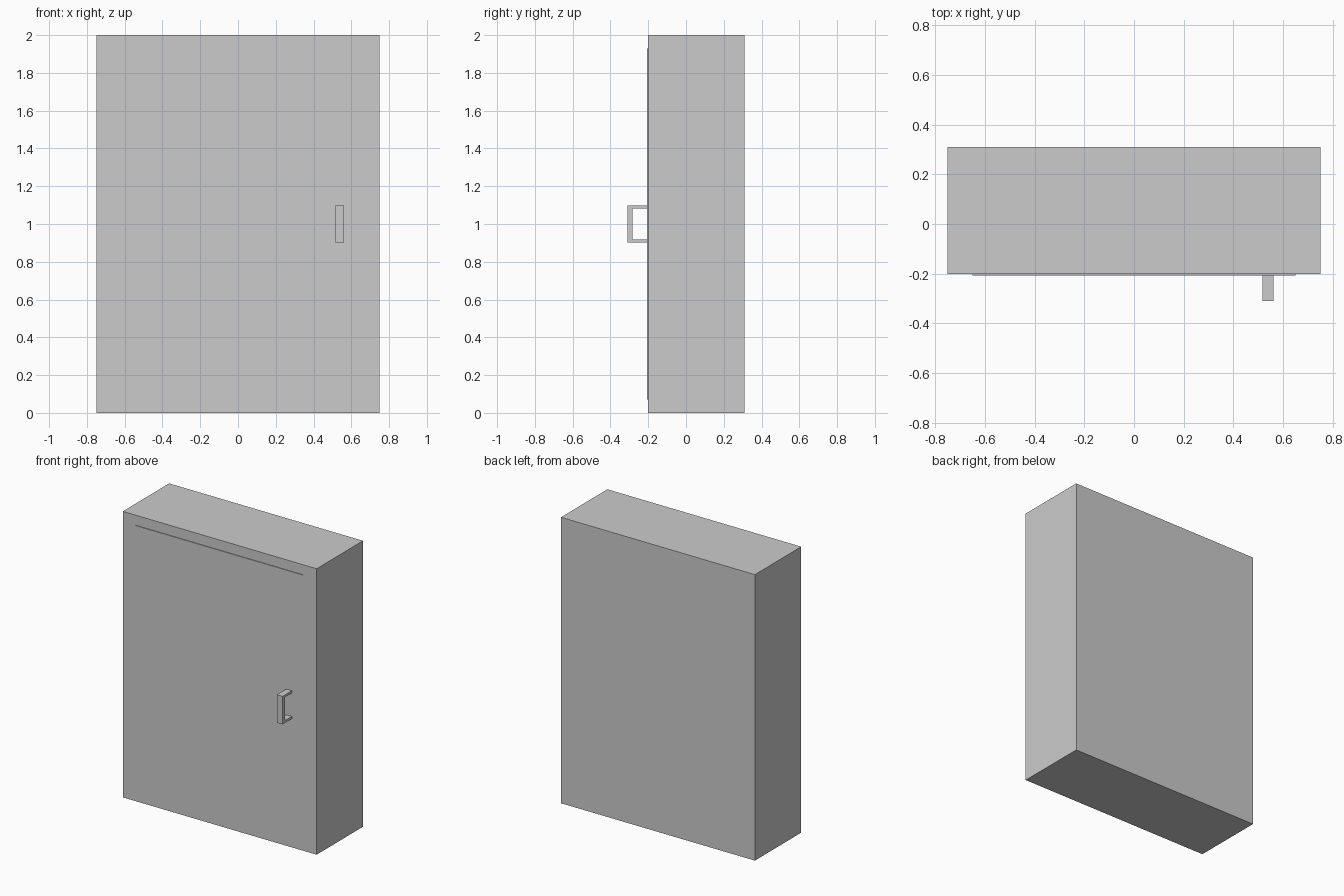
import bpy
import bmesh

if "Cube" in bpy.data.objects:
    bpy.data.objects.remove(bpy.data.objects["Cube"])


def extrude_profile(name, points, axis, depth):
    """Flat closed profile swept along an axis vector."""
    bm = bmesh.new()
    face = bm.faces.new([bm.verts.new(p) for p in points])
    result = bmesh.ops.extrude_face_region(bm, geom=[face])
    moved = [g for g in result["geom"] if isinstance(g, bmesh.types.BMVert)]
    bmesh.ops.translate(bm, verts=moved, vec=[a * depth for a in axis])
    bmesh.ops.recalc_face_normals(bm, faces=bm.faces)
    mesh = bpy.data.meshes.new(name)
    bm.to_mesh(mesh)
    bm.free()
    obj = bpy.data.objects.new(name, mesh)
    bpy.context.collection.objects.link(obj)
    return obj


def slab(name, half_width, z0, z1, y0, y1):
    corners = [(-half_width, y0, z0), (half_width, y0, z0),
               (half_width, y0, z1), (-half_width, y0, z1)]
    return extrude_profile(name, corners, (0, 1, 0), y1 - y0)


BODY_FRONT, BACK = -0.202, 0.31
DOOR_FRONT = -0.207

# Cabinet box and the thin raised door on its front
slab("cabinet_body", 0.75, 0.0, 2.0, BODY_FRONT, BACK)
slab("door_panel", 0.65, 0.07, 1.93, DOOR_FRONT, BODY_FRONT)

# C-shaped pull handle: side profile (y, z) swept across its width
profile = [(DOOR_FRONT, 0.902), (-0.31, 0.902), (-0.31, 1.098),
           (DOOR_FRONT, 1.098), (DOOR_FRONT, 1.082), (-0.284, 1.082),
           (-0.284, 0.918), (DOOR_FRONT, 0.918)]
extrude_profile("door_handle", [(0.517, y, z) for y, z in profile],
                (1, 0, 0), 0.044)
